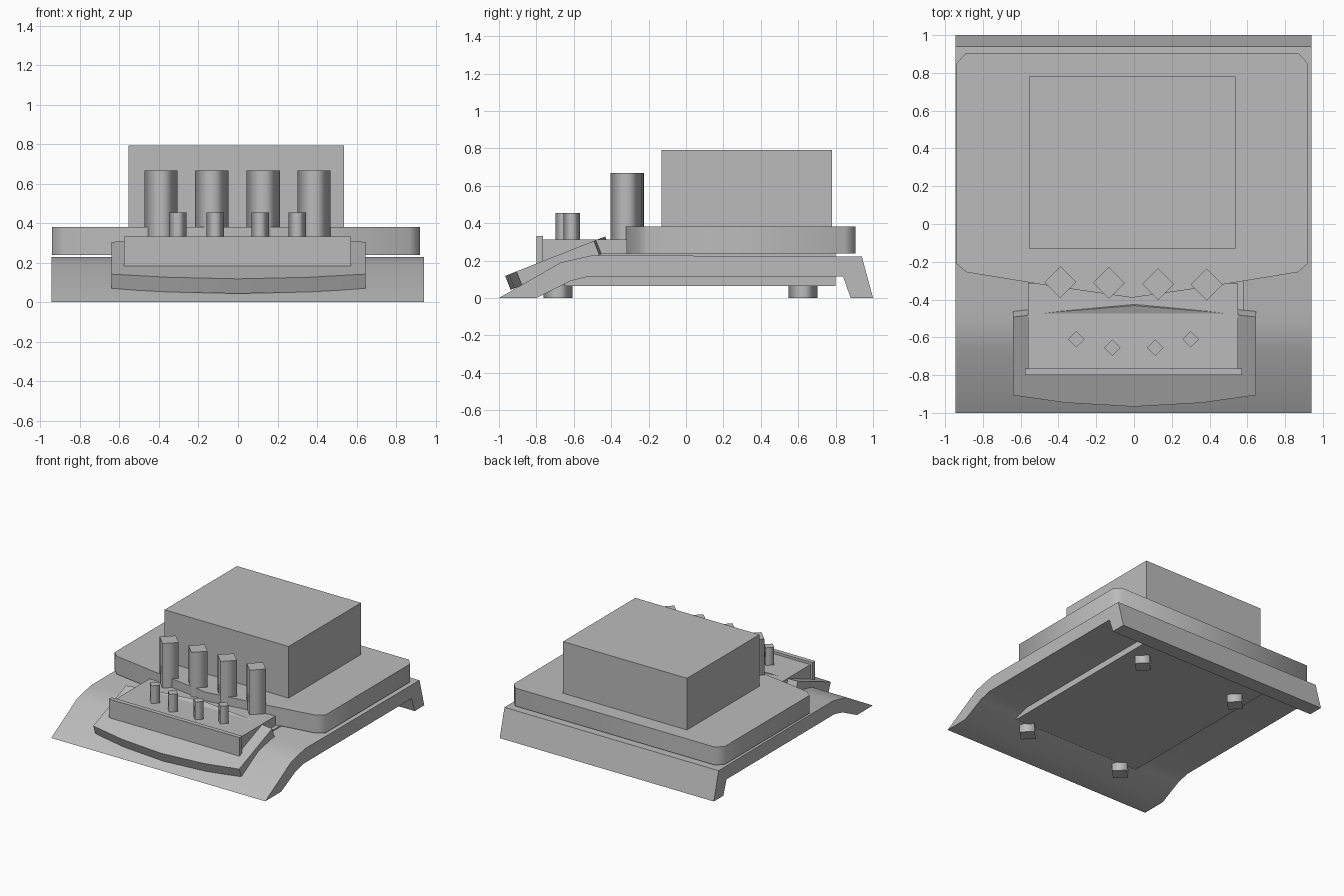
import bpy
import bmesh
from math import radians, sin, cos, pi
from mathutils import Matrix, Vector

if "Cube" in bpy.data.objects:
    bpy.data.objects.remove(bpy.data.objects["Cube"], do_unlink=True)

grey = bpy.data.materials.new("plain_grey")
grey.use_nodes = True
colour = (0.5, 0.5, 0.5, 1)
grey.diffuse_color = colour
grey.node_tree.nodes["Principled BSDF"].inputs["Base Color"].default_value = colour


def prism(name, outline, depth, matrix=Matrix(), smooth=0, round_sides=False):
    """Extrude a flat outline along local z, then place it with a matrix."""
    bm = bmesh.new()
    cap = bm.faces.new([bm.verts.new((a, b, 0)) for a, b in outline])
    ext = bmesh.ops.extrude_face_region(bm, geom=[cap])
    verts = [v for v in ext["geom"] if isinstance(v, bmesh.types.BMVert)]
    bmesh.ops.translate(bm, verts=verts, vec=(0, 0, depth))
    if round_sides:
        bm.normal_update()
        for f in bm.faces:
            f.smooth = abs(f.normal.z) < 0.5
    bmesh.ops.transform(bm, matrix=matrix, verts=bm.verts)
    bmesh.ops.recalc_face_normals(bm, faces=bm.faces)
    mesh = bpy.data.meshes.new(name)
    bm.to_mesh(mesh)
    bm.free()
    mesh.materials.append(grey)
    obj = bpy.data.objects.new(name, mesh)
    bpy.context.collection.objects.link(obj)
    if smooth:
        bpy.ops.object.select_all(action="DESELECT")
        obj.select_set(True)
        bpy.context.view_layer.objects.active = obj
        bpy.ops.object.shade_smooth_by_angle(angle=radians(smooth))
    return obj


def box(name, x, y, z):
    outline = [(x[0], y[0]), (x[1], y[0]), (x[1], y[1]), (x[0], y[1])]
    return prism(name, outline, z[1] - z[0], Matrix.Translation((0, 0, z[0])))


def post(name, x, y, radius, z):
    """Four-sided column turned corner-on."""
    outline = [(radius * cos(i * pi / 2), radius * sin(i * pi / 2)) for i in range(4)]
    return prism(name, outline, z[1] - z[0], Matrix.Translation((x, y, z[0])),
                 round_sides=True)


# Bent base sheet: side profile (y, z) extruded across x
profile = [(-1, 0), (-0.67, 0.19), (-0.5, 0.228), (0.94, 0.222), (1, 0),
           (0.88, 0), (0.84, 0.115), (-0.52, 0.115), (-0.62, 0.09), (-0.8, 0)]
across = Matrix(((0, 0, 1, -0.945), (1, 0, 0, 0), (0, 1, 0, 0), (0, 0, 0, 1)))
prism("base_sheet", profile, 1.885, across, smooth=35)

# Underside slab and feet
box("under_slab", (-0.56, 0.58), (-0.65, 0.8), (0.065, 0.237))
for y in (-0.685, 0.625):
    for x in (-0.44, 0.44):
        post("foot", x, y, 0.077, (0, 0.08))

# Chamfered deck with a shallow pointed front
half = [(0.93, 0.85), (0.93, -0.21), (0.877, -0.255), (0.42, -0.33)]
deck = [(0.88, 0.905)] + half + [(0, -0.39)]
deck += [(-x, y) for x, y in reversed(half)] + [(-0.88, 0.905)]
prism("deck", deck, 0.143, Matrix.Translation((-0.01, 0, 0.238)), smooth=60)

# Main block
box("main_block", (-0.555, 0.537), (-0.13, 0.78), (0.37, 0.792))

# Tilted tray with bowed front and back edges
front = [(-0.64, 0.065), (-0.36, 0.022), (0, 0), (0.36, 0.022), (0.645, 0.065)]
back = [(0.645, 0.51), (0.4, 0.54), (0, 0.575), (-0.4, 0.54), (-0.64, 0.51)]
tilt = Matrix.Translation((0, -0.967, 0.118)) @ Matrix.Rotation(radians(21.5), 4, "X")
prism("tilted_tray", front + back, -0.08, tilt, smooth=30)

# Console body and its front panel
box("console", (-0.56, 0.55), (-0.77, -0.315), (0.185, 0.312))
box("console_panel", (-0.577, 0.573), (-0.8, -0.765), (0.183, 0.332))

# Tall and short posts
for x, y in ((-0.39, -0.308), (-0.133, -0.312), (0.128, -0.318), (0.385, -0.32)):
    post("tall_post", x, y, 0.084, (0.22, 0.667))
for x, y in ((-0.305, -0.61), (-0.115, -0.655), (0.112, -0.655), (0.3, -0.61)):
    post("short_post", x, y, 0.044, (0.3, 0.453))
